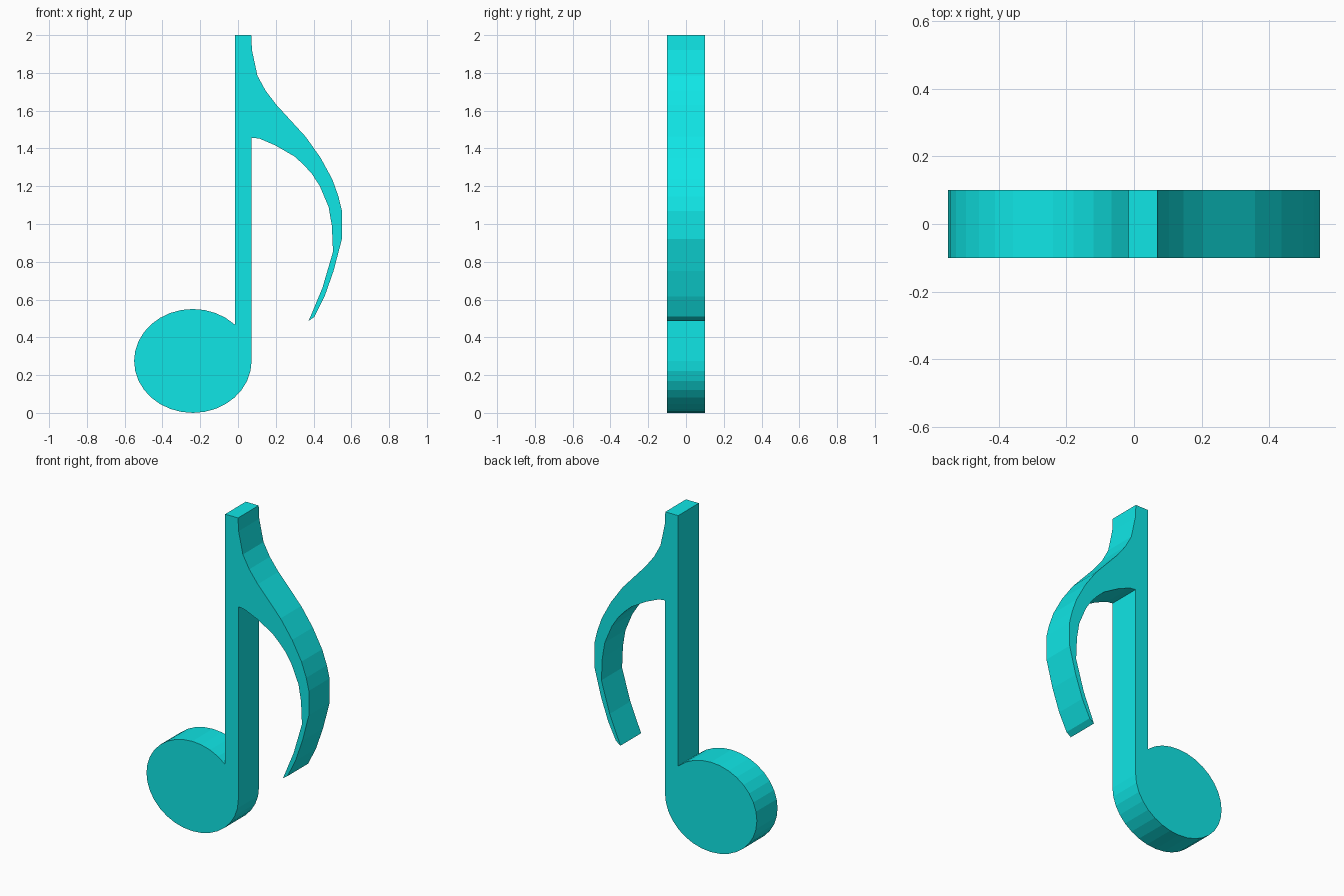
import bpy, bmesh, math

if "Cube" in bpy.data.objects:
    bpy.data.objects.remove(bpy.data.objects["Cube"])

DEPTH = 0.2                      # thickness along y
STEM_L, STEM_R = -0.017, 0.072   # stem sides
CX, CZ, RX, RZ = -0.239, 0.275, 0.311, 0.275  # oval note head

# Flag: outer edge from the stem top down to the tip, then inner edge back up
flag = [(STEM_R - 0.002, 2.0), (0.074, 1.92), (0.103, 1.785), (0.146, 1.706),
        (0.204, 1.63), (0.358, 1.462), (0.437, 1.351), (0.50, 1.235),
        (0.532, 1.145), (0.55, 1.07), (0.55, 0.92), (0.506, 0.752),
        (0.458, 0.615), (0.405, 0.509), (0.374, 0.487),
        (0.447, 0.662), (0.503, 0.853), (0.497, 0.99), (0.48, 1.09),
        (0.432, 1.203), (0.39, 1.267), (0.347, 1.314), (0.30, 1.357),
        (0.20, 1.415), (0.114, 1.452), (STEM_R, 1.457)]

# Head: clockwise from the right side, under and round to the stem's left side
join = math.acos((STEM_L - CX) / RX)
head = []
for i in range(32):
    a = -i * math.tau / 32
    if a + math.tau > join + 0.03:
        head.append((CX + RX * math.cos(a), CZ + RZ * math.sin(a)))
head.append((STEM_L, CZ + RZ * math.sin(join)))

outline = flag + head + [(STEM_L, 2.0)]

# Extrude the outline through its thickness
bm = bmesh.new()
face = bm.faces.new([bm.verts.new((x, -DEPTH / 2, z)) for x, z in outline])
ext = bmesh.ops.extrude_face_region(bm, geom=[face], use_keep_orig=True)
for v in ext["geom"]:
    if isinstance(v, bmesh.types.BMVert):
        v.co.y = DEPTH / 2
bmesh.ops.recalc_face_normals(bm, faces=bm.faces)
bmesh.ops.triangulate(bm, faces=[f for f in bm.faces if len(f.verts) > 4])
bmesh.ops.recalc_face_normals(bm, faces=bm.faces)

mesh = bpy.data.meshes.new("eighth_note")
bm.to_mesh(mesh)
bm.free()
note = bpy.data.objects.new("eighth_note", mesh)
bpy.context.collection.objects.link(note)

mat = bpy.data.materials.new("turquoise")
mat.diffuse_color = (0.005, 0.79, 0.79, 1)
mat.use_nodes = True
mat.node_tree.nodes["Principled BSDF"].inputs["Base Color"].default_value = mat.diffuse_color
mesh.materials.append(mat)
